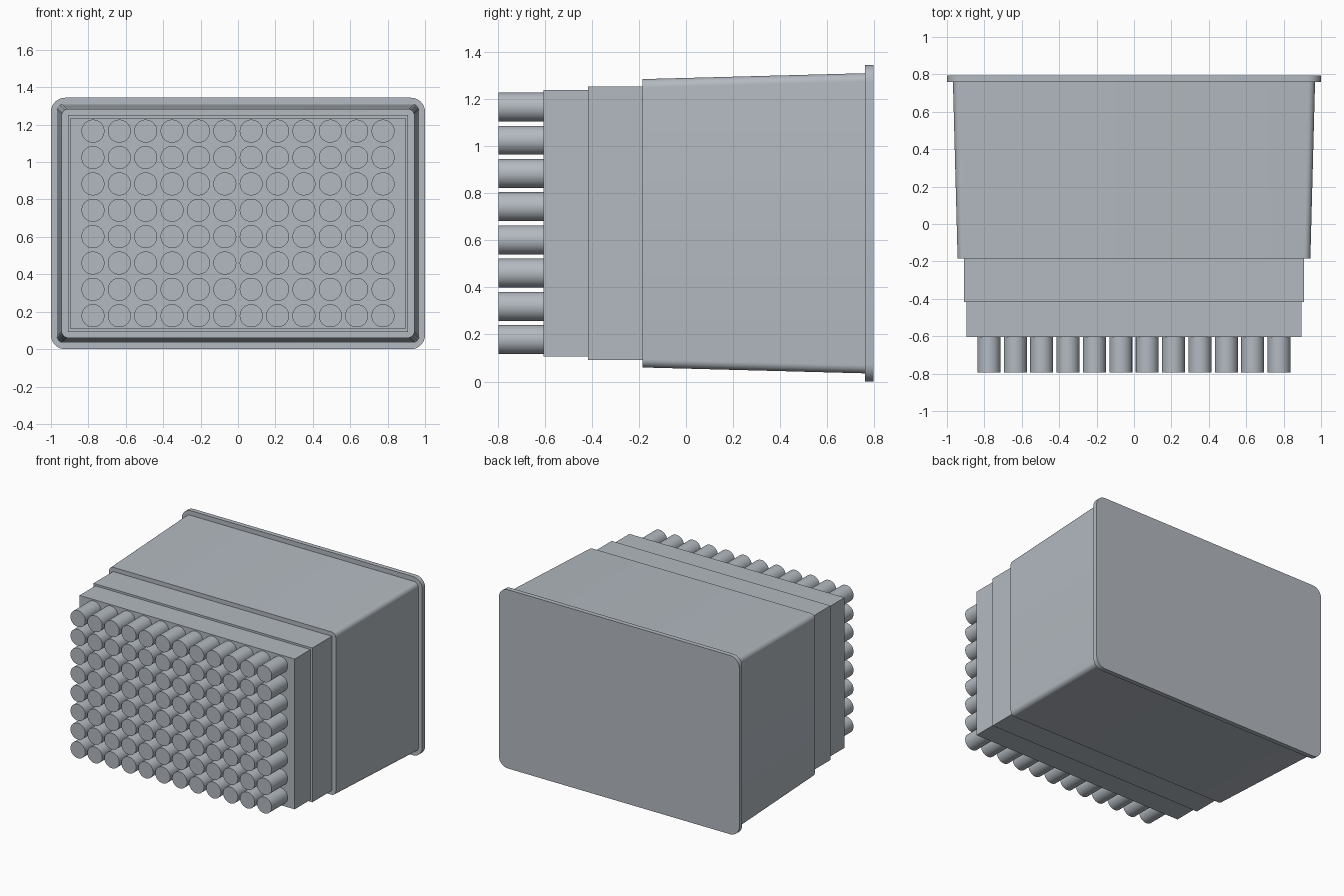
import bpy, bmesh, math

if "Cube" in bpy.data.objects:
    bpy.data.objects.remove(bpy.data.objects["Cube"])

CZ = 0.672  # height of the central axis

plastic = bpy.data.materials.new("blue_grey_plastic")
plastic.diffuse_color = (0.45, 0.49, 0.53, 1)
plastic.use_nodes = True
plastic.node_tree.nodes["Principled BSDF"].inputs["Base Color"].default_value = plastic.diffuse_color


def outline(hx, hz, r, steps=8):
    """Rounded rectangle in the xz plane."""
    if r == 0:
        return [(hx, hz), (-hx, hz), (-hx, -hz), (hx, -hz)]
    pts = []
    for k, (sx, sz) in enumerate([(1, 1), (-1, 1), (-1, -1), (1, -1)]):
        for i in range(steps + 1):
            a = math.pi / 2 * (k + i / steps)
            pts.append((sx * (hx - r) + r * math.cos(a), sz * (hz - r) + r * math.sin(a)))
    return pts


def finish(name, bm):
    bmesh.ops.recalc_face_normals(bm, faces=bm.faces)
    me = bpy.data.meshes.new(name)
    bm.to_mesh(me)
    bm.free()
    me.materials.append(plastic)
    ob = bpy.data.objects.new(name, me)
    bpy.context.collection.objects.link(ob)
    bpy.ops.object.select_all(action='DESELECT')
    ob.select_set(True)
    bpy.context.view_layer.objects.active = ob
    bpy.ops.object.shade_smooth_by_angle(angle=math.radians(30))
    return ob


def loft(name, y0, size0, y1, size1, r=0):
    """Closed block between two outlines along y."""
    bm = bmesh.new()
    rings = [[bm.verts.new((x, y, z + CZ)) for x, z in outline(*s, r)]
             for y, s in ((y0, size0), (y1, size1))]
    a, b = rings
    n = len(a)
    for i in range(n):
        j = (i + 1) % n
        bm.faces.new((a[i], a[j], b[j], b[i]))
    bm.faces.new(a)
    bm.faces.new(b)
    return finish(name, bm)


# Flange, tapered body and two steps
loft("back_flange", 0.76, (1.0, CZ), 0.795, (1.0, CZ), 0.075)
loft("tapered_body", -0.185, (0.943, 0.612), 0.76, (0.968, 0.637), 0.035)
loft("wide_step", -0.417, (0.91, 0.58), -0.185, (0.91, 0.58))
loft("narrow_step", -0.605, (0.895, 0.565), -0.417, (0.895, 0.565))

# Grid of round pegs, 12 by 8
PITCH, RADIUS = 0.141, 0.0615
bm = bmesh.new()
for i in range(12):
    for j in range(8):
        cx, cz = (i - 5.5) * PITCH, (j - 3.5) * PITCH + CZ
        rings = [[bm.verts.new((cx + RADIUS * math.cos(math.tau * k / 40), y,
                                cz + RADIUS * math.sin(math.tau * k / 40)))
                  for k in range(40)] for y in (-0.795, -0.605)]
        a, b = rings
        for k in range(40):
            m = (k + 1) % 40
            bm.faces.new((a[k], a[m], b[m], b[k]))
        bm.faces.new(a)
        bm.faces.new(b)
finish("round_pegs", bm)
